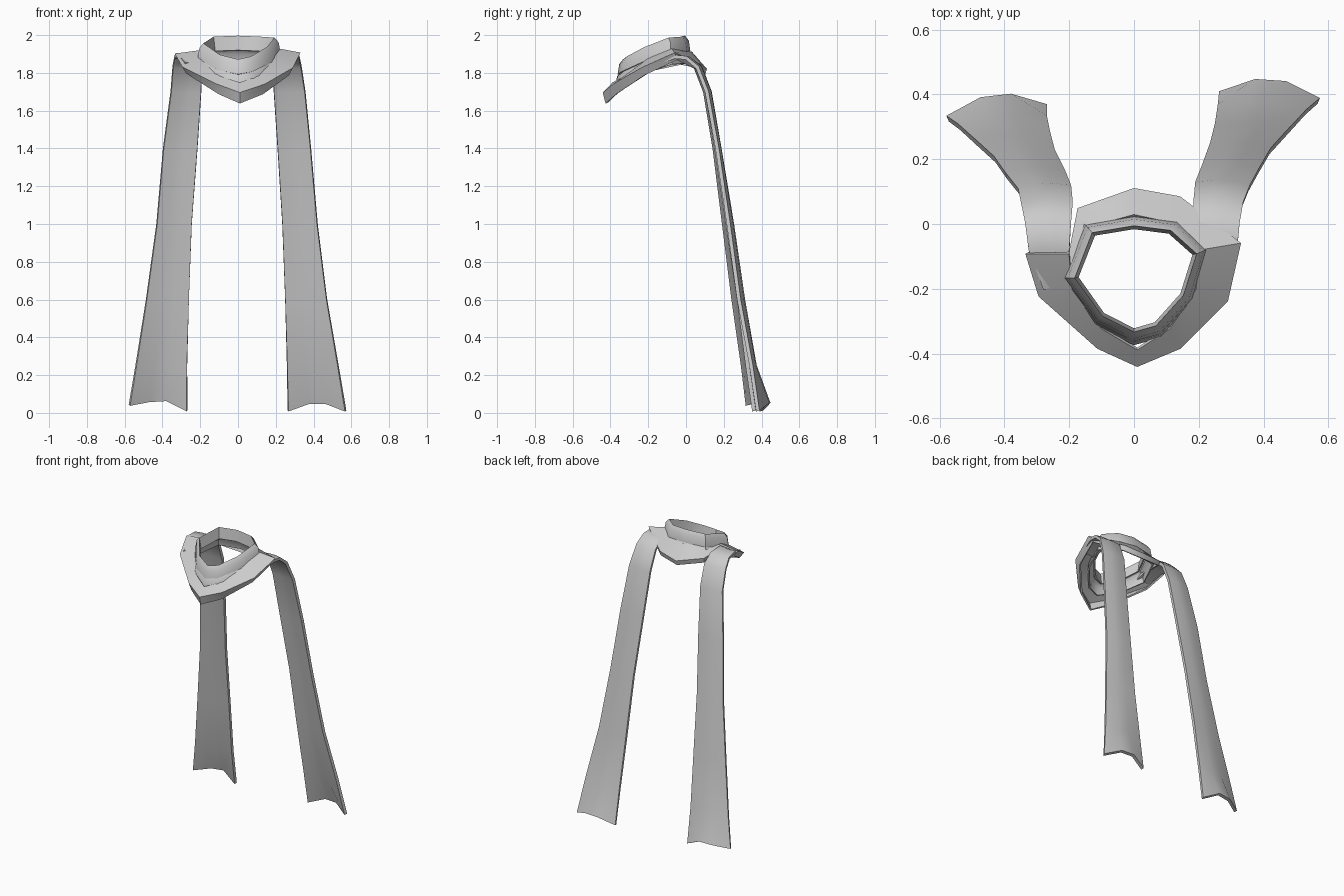
import bpy


def strip(name, rows, closed=False, thick=0.016):
    """Cloth band lofted through rows of points, then thickened."""
    n, m = len(rows), len(rows[0])
    verts = [p for r in rows for p in r]
    faces = []
    for i in range(n if closed else n - 1):
        j = (i + 1) % n
        for k in range(m - 1):
            faces.append((i * m + k, j * m + k, j * m + k + 1, i * m + k + 1))
    me = bpy.data.meshes.new(name)
    me.from_pydata(verts, [], faces)
    me.update()
    ob = bpy.data.objects.new(name, me)
    bpy.context.collection.objects.link(ob)
    mod = ob.modifiers.new("thickness", "SOLIDIFY")
    mod.thickness = thick
    mod.offset = 0
    bpy.context.view_layer.objects.active = ob
    ob.select_set(True)
    bpy.ops.object.modifier_apply(modifier=mod.name)
    bpy.ops.object.shade_smooth_by_angle(angle=0.7)
    ob.select_set(False)
    return ob


# Tilted neck outline shared by the two upper wraps
RIM = [(0.0, -0.335, 1.87), (0.07, -0.315, 1.885), (0.155, -0.22, 1.935),
       (0.195, -0.09, 1.985), (0.115, -0.018, 1.99), (0.0, -0.003, 1.995),
       (-0.13, -0.025, 1.99), (-0.185, -0.165, 1.955), (-0.10, -0.285, 1.895)]


def wrap(name, profile):
    """profile: (outward scale, drop) pairs from top rim to bottom edge."""
    rows = [[(x * s, -0.165 + (y + 0.165) * s, z - d) for s, d in profile]
            for x, y, z in RIM]
    return strip(name, rows, closed=True, thick=0.01)


wrap("upper_neck_wrap", [(0.95, 0.075), (0.99, 0.003), (1.08, 0.025), (1.13, 0.078)])
wrap("middle_neck_wrap", [(1.02, 0.07), (1.15, 0.09), (1.20, 0.14)])

# Loose outer loop: inner rim, outer edge, tucked-under hem
LOOP = [
    ((-0.185, -0.13, 1.91), (-0.20, -0.11, 1.89), (-0.20, -0.11, 1.86)),
    ((-0.13, -0.01, 1.91), (-0.17, 0.045, 1.86), (-0.165, 0.04, 1.83)),
    ((0.0, 0.025, 1.91), (0.0, 0.105, 1.82), (0.0, 0.095, 1.79)),
    ((0.12, 0.0, 1.91), (0.14, 0.08, 1.84), (0.14, 0.07, 1.81)),
    ((0.205, -0.08, 1.925), (0.325, -0.06, 1.905), (0.30, -0.05, 1.87)),
    ((0.19, -0.20, 1.87), (0.285, -0.235, 1.825), (0.265, -0.22, 1.79)),
    ((0.11, -0.32, 1.78), (0.14, -0.38, 1.74), (0.13, -0.365, 1.69)),
    ((0.01, -0.385, 1.745), (0.01, -0.435, 1.695), (0.01, -0.42, 1.64)),
    ((-0.10, -0.32, 1.78), (-0.11, -0.38, 1.74), (-0.10, -0.365, 1.69)),
    ((-0.19, -0.20, 1.86), (-0.29, -0.22, 1.83), (-0.27, -0.20, 1.80)),
    ((-0.20, -0.09, 1.915), (-0.33, -0.09, 1.90), (-0.31, -0.08, 1.87)),
]
strip("outer_neck_loop", LOOP, thick=0.012)


def tail(name, stations, hem):
    """stations: z, inner x, inner y, outer x, outer y from shoulder to hem."""
    rows = []
    last = len(stations) - 1
    for i, (z, xi, yi, xo, yo) in enumerate(stations):
        bulge = 0.045 if i == last else 0.01
        row = []
        for k, t in enumerate((0, 0.36, 0.66, 1)):
            b = bulge if k in (1, 2) else 0
            row.append((xi + (xo - xi) * t, yi + (yo - yi) * t + b,
                        z + (hem[k] if i == last else 0)))
        rows.append(row)
    return strip(name, rows, thick=0.02)


# Long tails hanging behind the shoulders
tail("left_tail", [
    (1.845, -0.19, -0.20, -0.28, -0.20), (1.895, -0.20, -0.09, -0.325, -0.08),
    (1.885, -0.195, 0.0, -0.335, 0.0), (1.83, -0.19, 0.06, -0.345, 0.05),
    (1.70, -0.195, 0.11, -0.355, 0.10), (1.40, -0.215, 0.16, -0.395, 0.15),
    (1.00, -0.245, 0.22, -0.43, 0.20), (0.60, -0.26, 0.28, -0.485, 0.25),
    (0.25, -0.27, 0.325, -0.54, 0.30), (0.0, -0.27, 0.36, -0.575, 0.325)],
    (0.01, 0.065, 0.06, 0.04))
tail("right_tail", [
    (1.85, 0.19, -0.17, 0.29, -0.17), (1.885, 0.19, -0.07, 0.32, -0.06),
    (1.88, 0.185, 0.0, 0.325, 0.0), (1.83, 0.185, 0.07, 0.335, 0.06),
    (1.70, 0.19, 0.12, 0.355, 0.11), (1.40, 0.21, 0.17, 0.385, 0.165),
    (1.00, 0.235, 0.24, 0.42, 0.225), (0.60, 0.25, 0.30, 0.47, 0.28),
    (0.25, 0.26, 0.36, 0.53, 0.345), (0.0, 0.265, 0.40, 0.57, 0.38)],
    (0.01, 0.05, 0.05, 0.01))
